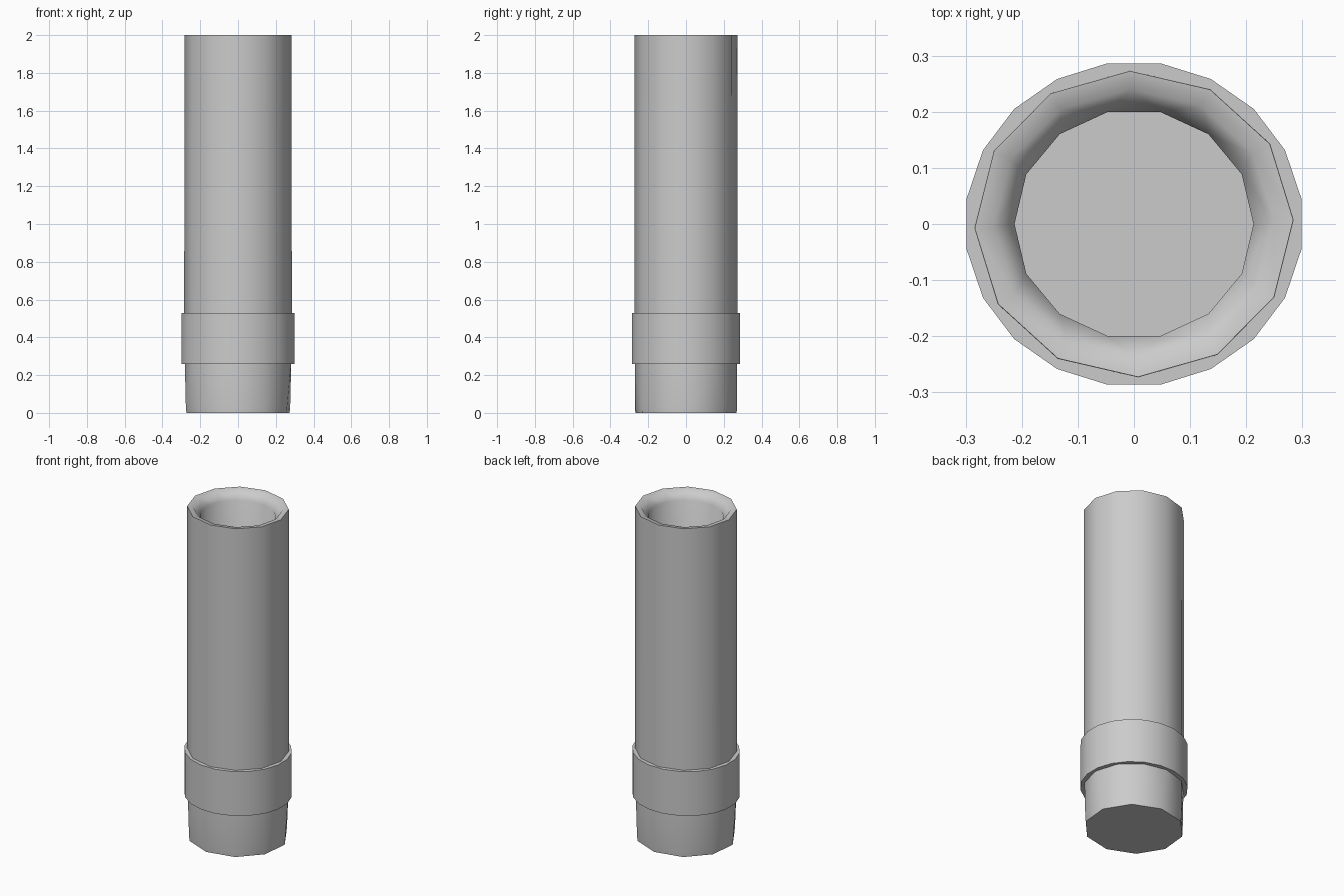
import bpy
import bmesh
from math import cos, sin, tau, radians

cube = bpy.data.objects.get("Cube")
if cube:
    bpy.data.objects.remove(cube)

grey = bpy.data.materials.new("plain grey")
grey.use_nodes = True
colour = (0.6, 0.6, 0.6, 1)
grey.diffuse_color = colour
grey.node_tree.nodes["Principled BSDF"].inputs["Base Color"].default_value = colour


def ring(bm, radius, z, sides, turn=0.0, depth=0.96):
    """Closed loop of edges, slightly narrower front to back."""
    verts = [bm.verts.new((radius * cos(tau * (i + turn) / sides),
                           depth * radius * sin(tau * (i + turn) / sides), z))
             for i in range(sides)]
    return [bm.edges.new((verts[i], verts[(i + 1) % sides])) for i in range(sides)]


def build(name, rings, cap_start=False, cap_end=False, closed=False, angle=50):
    """Bridge a stack of rings (radius, height, sides, turn) into a shell."""
    bm = bmesh.new()
    loops = [ring(bm, *r) for r in rings]
    pairs = list(zip(loops, loops[1:]))
    if closed:
        pairs.append((loops[-1], loops[0]))
    for a, b in pairs:
        bmesh.ops.bridge_loops(bm, edges=a + b)
    for wanted, loop in ((cap_start, loops[0]), (cap_end, loops[-1])):
        if wanted:
            bmesh.ops.contextual_create(bm, geom=loop)
    bmesh.ops.recalc_face_normals(bm, faces=bm.faces)
    mesh = bpy.data.meshes.new(name)
    bm.to_mesh(mesh)
    bm.free()
    mesh.materials.append(grey)
    obj = bpy.data.objects.new(name, mesh)
    bpy.context.collection.objects.link(obj)
    bpy.ops.object.select_all(action='DESELECT')
    obj.select_set(True)
    bpy.context.view_layer.objects.active = obj
    bpy.ops.object.shade_smooth_by_angle(angle=radians(angle))
    return obj


# Hollow tube: outer wall, soft rim, inner wall and floor
build("tube", [
    (0.285, 0.26, 12, 0.05),
    (0.284, 2.0, 12, 0.05),
    (0.25, 1.995, 12, 0.05),
    (0.213, 1.95, 14, 0.0),
    (0.213, 0.08, 14, 0.0),
], cap_end=True)

# Closed foot, with a coarser outline at the bottom
build("foot", [
    (0.28, 0.0, 10, 0.35),
    (0.283, 0.03, 10, 0.35),
    (0.282, 0.28, 12, 0.05),
], cap_start=True, angle=80)

# Collar band around the foot of the tube
build("collar", [
    (0.27, 0.26, 20, 0.5),
    (0.302, 0.26, 20, 0.5),
    (0.302, 0.53, 20, 0.5),
    (0.27, 0.53, 20, 0.5),
], closed=True)
